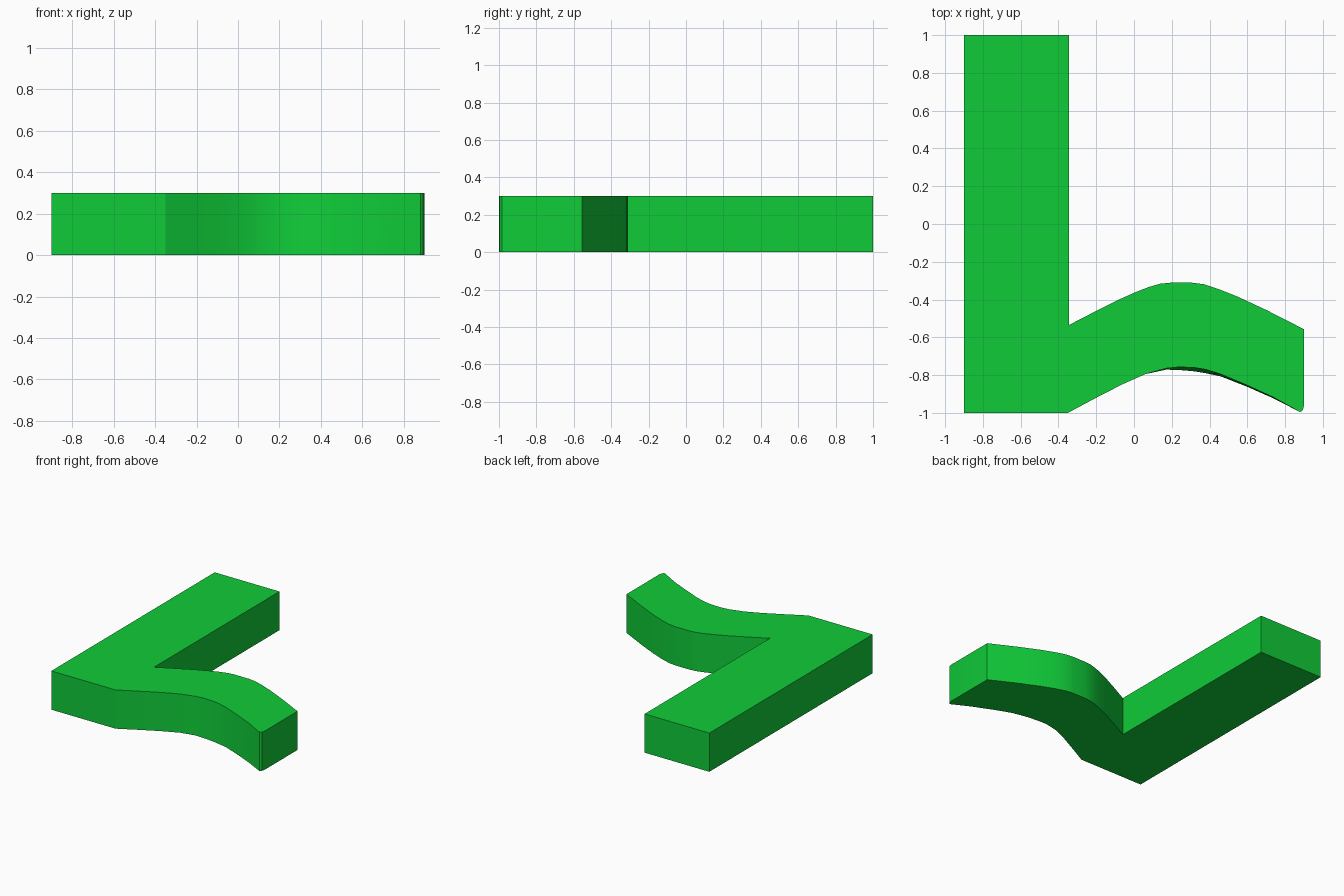
import bpy, bmesh, math

if "Cube" in bpy.data.objects:
    bpy.data.objects.remove(bpy.data.objects["Cube"])

HEIGHT = 0.3

# Outline shared by both caps: straight leg, then the back edge of the wavy arm
back = [(-0.90, -1), (-0.90, 1), (-0.345, 1), (-0.345, -0.535), (-0.20, -0.46),
        (-0.08, -0.40), (0.01, -0.36), (0.08, -0.333), (0.14, -0.316), (0.19, -0.311),
        (0.31, -0.311), (0.37, -0.319), (0.45, -0.345), (0.55, -0.385),
        (0.70, -0.455), (0.90, -0.557), (0.90, -0.96), (0.894, -0.985), (0.88, -0.996)]

# Front edge of the arm: (x, y at top, y at bottom), the face leans out slightly
front = [(0.74, -0.918, -0.924), (0.60, -0.854, -0.862), (0.46, -0.795, -0.807),
         (0.38, -0.770, -0.790), (0.32, -0.760, -0.780), (0.24, -0.757, -0.773),
         (0.17, -0.764, -0.771), (0.06, -0.795, -0.795), (-0.06, -0.848, -0.848),
         (-0.20, -0.920, -0.920), (-0.35, -1, -1)]

top_outline = back + [(x, t) for x, t, b in front]
bottom_outline = back + [(x, b) for x, t, b in front]

# Bridge the two outlines into a solid slab
bm = bmesh.new()
top = [bm.verts.new((x, y, HEIGHT)) for x, y in top_outline]
bottom = [bm.verts.new((x, y, 0)) for x, y in bottom_outline]
bm.faces.new(top)
bm.faces.new(bottom[::-1])
n = len(top)
for i in range(n):
    j = (i + 1) % n
    bm.faces.new((top[i], top[j], bottom[j], bottom[i]))
bmesh.ops.recalc_face_normals(bm, faces=bm.faces)
mesh = bpy.data.meshes.new("bent_slab")
bm.to_mesh(mesh)
bm.free()

slab = bpy.data.objects.new("bent_slab", mesh)
bpy.context.collection.objects.link(slab)

# Green finish
green = bpy.data.materials.new("green")
green.diffuse_color = (0.005, 0.6, 0.04, 1)
green.use_nodes = True
green.node_tree.nodes["Principled BSDF"].inputs["Base Color"].default_value = green.diffuse_color
mesh.materials.append(green)

# Smooth the curved walls, keep the rims sharp
bpy.context.view_layer.objects.active = slab
slab.select_set(True)
bpy.ops.object.shade_smooth_by_angle(angle=math.radians(25))
